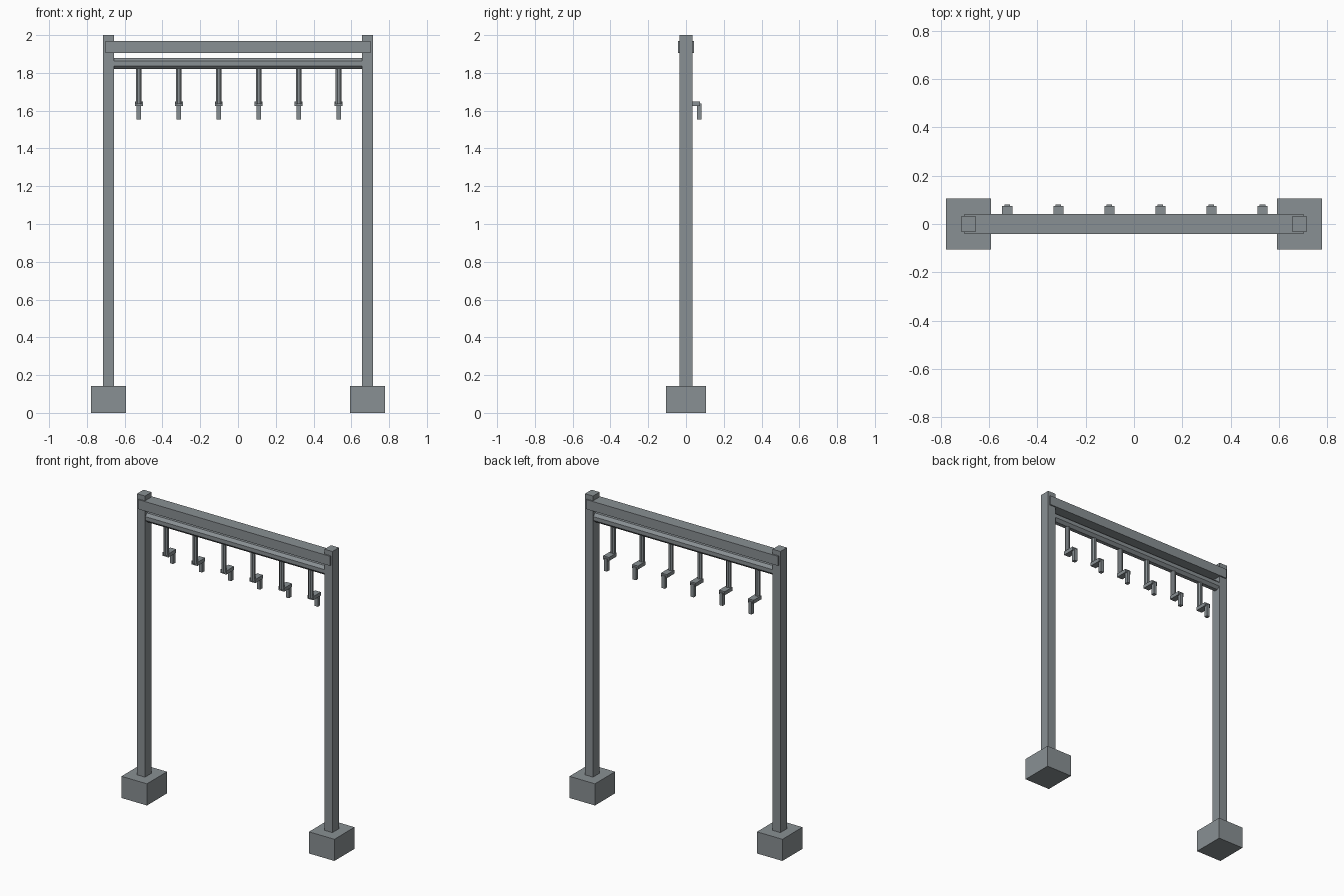
import bpy, math

if "Cube" in bpy.data.objects:
    bpy.data.objects.remove(bpy.data.objects["Cube"])

steel = bpy.data.materials.new("grey_steel")
steel.diffuse_color = (0.25, 0.277, 0.292, 1)
steel.use_nodes = True
steel.node_tree.nodes["Principled BSDF"].inputs["Base Color"].default_value = steel.diffuse_color


def finish(name):
    ob = bpy.context.object
    ob.name = name
    ob.data.materials.append(steel)
    return ob


def box(name, x, y, z):
    """Box from (min, max) pairs on each axis."""
    bpy.ops.mesh.primitive_cube_add(size=1, location=[(a + b) / 2 for a, b in (x, y, z)])
    ob = finish(name)
    ob.scale = [b - a for a, b in (x, y, z)]
    bpy.ops.object.transform_apply(location=False, rotation=False, scale=True)
    return ob


def rod(name, radius, length, loc, rot=(0, 0, 0)):
    """Eight-sided bar with flat sides facing the axes."""
    bpy.ops.mesh.primitive_cylinder_add(vertices=8, radius=radius, depth=length, location=loc)
    ob = finish(name)
    ob.rotation_euler = (0, 0, math.pi / 8)
    bpy.ops.object.transform_apply(location=False, rotation=True, scale=False)
    ob.rotation_euler = rot
    return ob


# Posts on block footings
for side, s in (("left", -1), ("right", 1)):
    cx = s * 0.685
    box(f"{side}_footing", (cx - 0.093, cx + 0.093), (-0.105, 0.105), (0, 0.143))
    box(f"{side}_post", (cx - 0.029, cx + 0.029), (-0.034, 0.034), (0.143, 2.0))

# Top beam and hanging rail
box("top_beam", (-0.702, 0.702), (-0.042, 0.042), (1.905, 1.968))
rod("hanging_rail", 0.0325, 1.33, (0, 0, 1.85), (0, math.pi / 2, 0))

# Six hooks: hanger rod, arm and down-turned tip
for i in range(6):
    x = -0.525 + 0.2115 * i
    rod(f"hook_rod_{i + 1}", 0.0165, 0.2, (x, 0, 1.735))
    box(f"hook_arm_{i + 1}", (x - 0.021, x + 0.021), (-0.006, 0.074), (1.624, 1.648))
    box(f"hook_tip_{i + 1}", (x - 0.0115, x + 0.0115), (0.057, 0.081), (1.554, 1.638))
